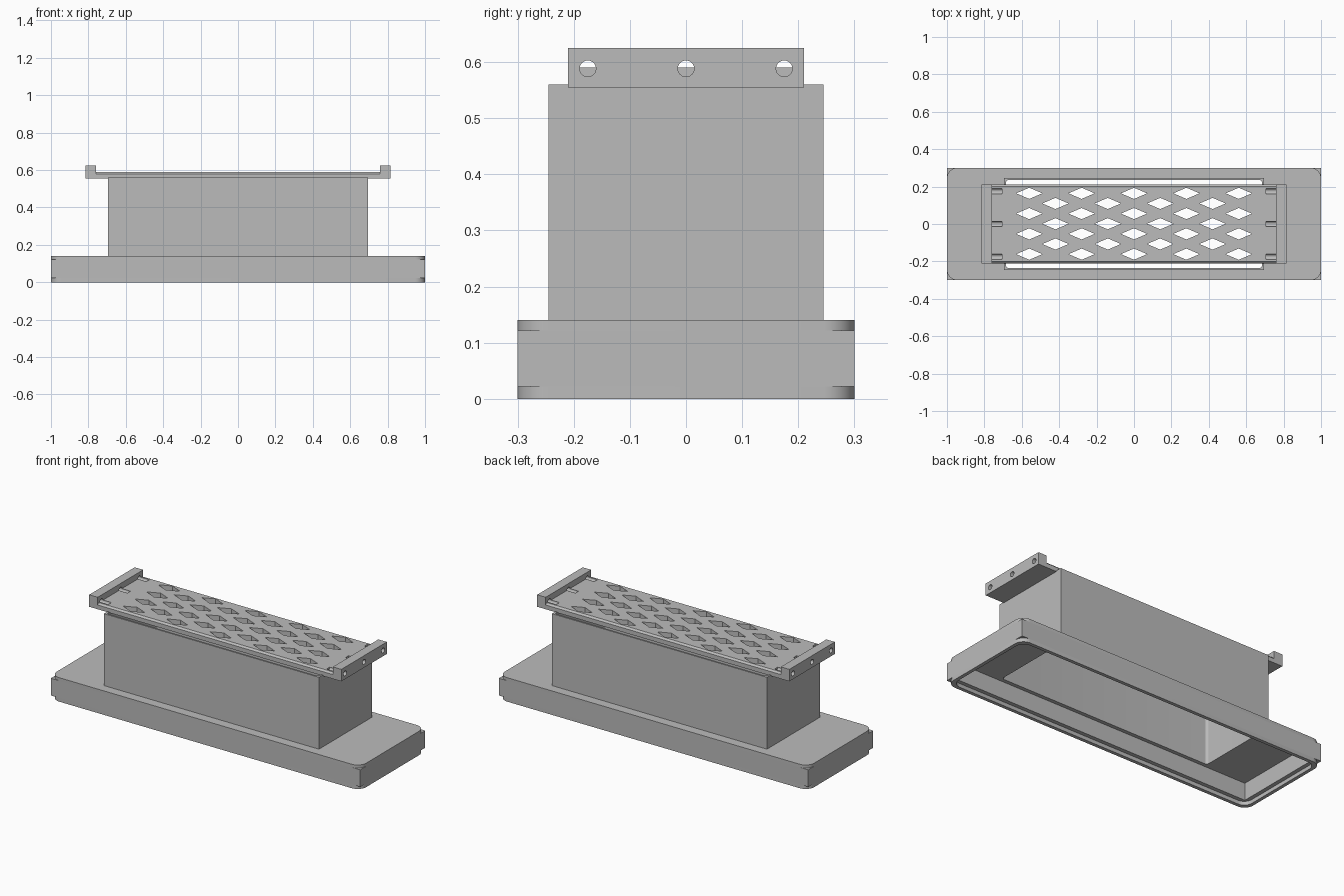
import bpy, bmesh
from math import cos, sin, pi, radians

cube = bpy.data.objects.get("Cube")
if cube:
    bpy.data.objects.remove(cube, do_unlink=True)

# Single flat grey
grey = bpy.data.materials.new("light_grey")
grey.use_nodes = True
COLOUR = (0.5, 0.5, 0.5, 1)
grey.diffuse_color = COLOUR
grey.node_tree.nodes["Principled BSDF"].inputs["Base Color"].default_value = COLOUR


def finish(name, bm):
    bmesh.ops.remove_doubles(bm, verts=bm.verts, dist=1e-5)
    bmesh.ops.recalc_face_normals(bm, faces=bm.faces)
    mesh = bpy.data.meshes.new(name)
    bm.to_mesh(mesh)
    bm.free()
    mesh.materials.append(grey)
    obj = bpy.data.objects.new(name, mesh)
    bpy.context.collection.objects.link(obj)
    return obj


def smooth(obj):
    bpy.ops.object.select_all(action="DESELECT")
    obj.select_set(True)
    bpy.context.view_layer.objects.active = obj
    bpy.ops.object.shade_smooth_by_angle(angle=radians(30))


def rounded_rect(hx, hy, r, seg=8):
    """Outline of a rectangle with half sizes hx, hy and corner radius r."""
    points = []
    for k, (sx, sy) in enumerate([(1, 1), (-1, 1), (-1, -1), (1, -1)]):
        for i in range(seg + 1):
            a = (k + i / seg) * pi / 2
            points.append((sx * (hx - r) + r * cos(a), sy * (hy - r) + r * sin(a)))
    return points


def frame(name, outer, inner, z0, z1):
    """Rectangular tube between an outer and an inner outline."""
    bm = bmesh.new()
    loops = [[bm.verts.new((x, y, z)) for x, y in rounded_rect(*size)]
             for size, z in ((outer, z0), (outer, z1), (inner, z1), (inner, z0))]
    n = len(loops[0])
    for j in range(4):
        a, b = loops[j], loops[(j + 1) % 4]
        for i in range(n):
            k = (i + 1) % n
            quad = [a[i], a[k], b[k], b[i]]
            unique = []
            for v in quad:
                if all((v.co - u.co).length > 1e-6 for u in unique):
                    unique.append(v)
            if len(unique) > 2:
                bm.faces.new(unique)
    smooth(finish(name, bm))


def prism(bm, points, depth):
    """Extrude a closed 3D outline along the depth vector."""
    face = bm.faces.new([bm.verts.new(p) for p in points])
    top = bmesh.ops.extrude_face_region(bm, geom=[face])["geom"]
    bmesh.ops.translate(bm, vec=depth, verts=[v for v in top if isinstance(v, bmesh.types.BMVert)])


# Hollow base: rounded lip, square-cornered wall, rounded cover
frame("base_bottom_lip", (1, 0.3, 0.055), (0.98, 0.28, 0.05), 0, 0.022)
frame("base_wall", (1, 0.3, 0), (0.957, 0.257, 0), 0.022, 0.122)
frame("base_cover", (1, 0.3, 0.055), (0.685, 0.235, 0.015), 0.122, 0.14)

# Open duct
frame("duct", (0.695, 0.245, 0), (0.685, 0.235, 0.015), 0.14, 0.56)

# Grille tray: side profile with raised ends, extruded across
Z0, Z1, Z2, END, STEP, HALF = 0.555, 0.59, 0.625, 0.815, 0.76, 0.21
profile = [(-END, Z0), (END, Z0), (END, Z2), (STEP, Z2), (STEP, Z1),
           (-STEP, Z1), (-STEP, Z2), (-END, Z2)]
bm = bmesh.new()
prism(bm, [(x, -HALF, z) for x, z in profile], (0, 2 * HALF, 0))
tray = finish("grille_tray", bm)

# Cutter: staggered diamonds, screw holes and softened long edges
bm = bmesh.new()
for row in range(7):
    y = 0.164 - row * 0.0542
    count = 5 - row % 2
    for i in range(count):
        x = (i - (count - 1) / 2) * 0.28
        diamond = [(x - 0.07, y), (x, y - 0.03), (x + 0.07, y), (x, y + 0.03)]
        prism(bm, [(px, py, 0.5) for px, py in diamond], (0, 0, 0.2))
for side in (-1, 1):
    for y in (-0.175, 0, 0.175):
        ring = [(side * 0.705, y + 0.0145 * cos(i * pi / 12), 0.5885 + 0.0145 * sin(i * pi / 12))
                for i in range(24)]
        prism(bm, ring, (side * 0.2, 0, 0))
    edge = [(HALF - 0.01, Z1), (HALF, Z1 - 0.01), (HALF + 0.02, Z1 - 0.01), (HALF + 0.02, Z1 + 0.005),
            (HALF - 0.01, Z1 + 0.005)]
    prism(bm, [(-STEP, side * y, z) for y, z in edge], (2 * STEP, 0, 0))
cutter = finish("grille_cutter", bm)
cutter.hide_render = True
cutter.hide_set(True)

cut = tray.modifiers.new("openings", "BOOLEAN")
cut.operation = "DIFFERENCE"
cut.solver = "EXACT"
cut.object = cutter
bpy.context.view_layer.objects.active = tray
tray.select_set(True)
bpy.ops.object.modifier_apply(modifier=cut.name)
bpy.data.objects.remove(cutter, do_unlink=True)
smooth(tray)
